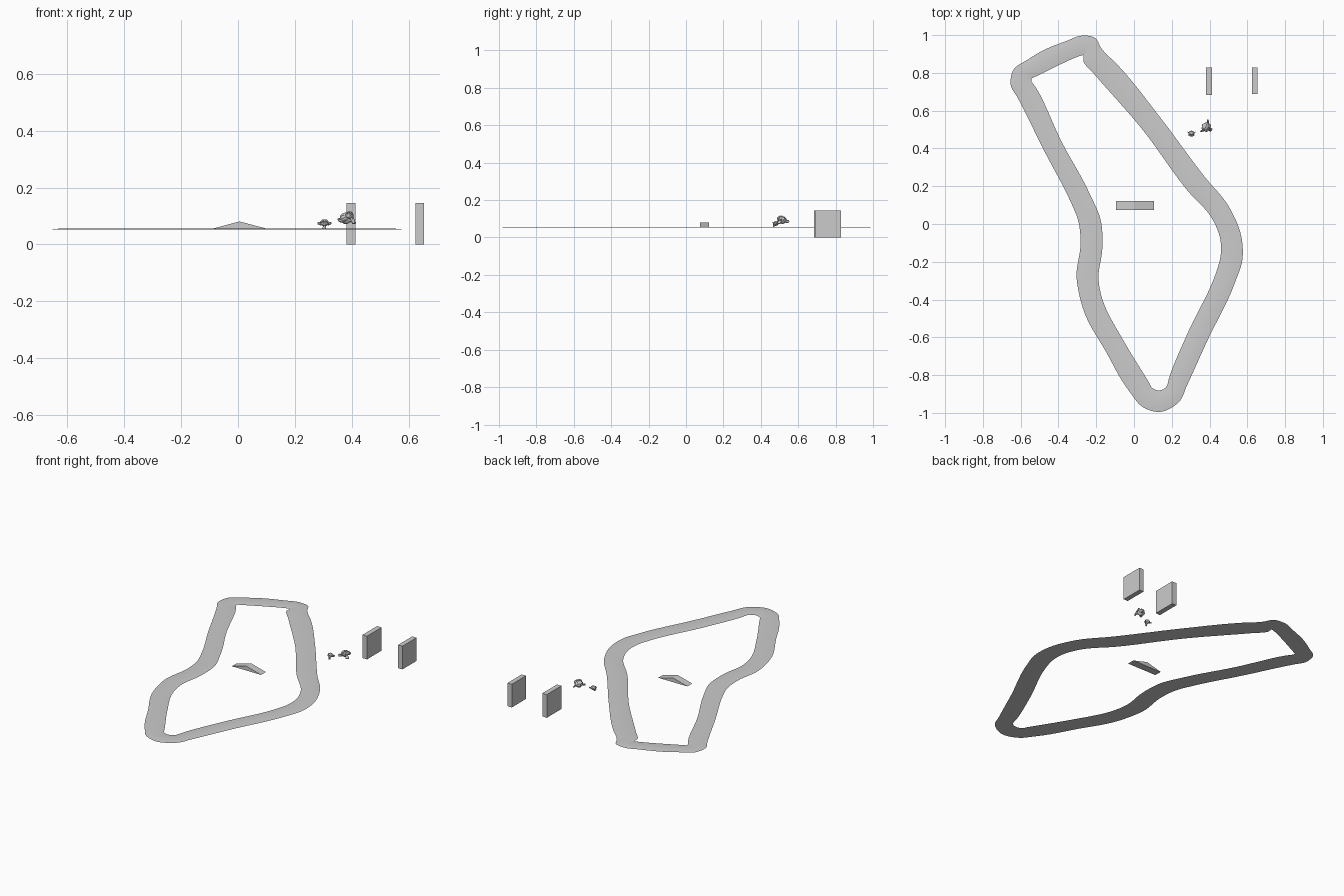
import bpy, bmesh, math
from mathutils import Vector

if "Cube" in bpy.data.objects:
    bpy.data.objects.remove(bpy.data.objects["Cube"])

grey = bpy.data.materials.new("plain_grey")
grey.diffuse_color = (0.6, 0.6, 0.6, 1)
grey.use_nodes = True
grey.node_tree.nodes["Principled BSDF"].inputs["Base Color"].default_value = grey.diffuse_color


def finish(name, bm):
    bmesh.ops.recalc_face_normals(bm, faces=bm.faces)
    me = bpy.data.meshes.new(name)
    bm.to_mesh(me)
    bm.free()
    me.materials.append(grey)
    ob = bpy.data.objects.new(name, me)
    bpy.context.collection.objects.link(ob)
    return ob


def prism(name, outline, y0, y1):
    """Extrude an x-z outline from y0 to y1."""
    bm = bmesh.new()
    f = bm.faces.new([bm.verts.new((x, y0, z)) for x, z in outline])
    ext = bmesh.ops.extrude_face_region(bm, geom=[f])["geom"]
    bmesh.ops.translate(bm, vec=(0, y1 - y0, 0),
                        verts=[g for g in ext if isinstance(g, bmesh.types.BMVert)])
    return finish(name, bm)


# Race track stations: outer edge x, y, inner edge x, y
STATIONS = [Vector(s) for s in (
    (-.653, .738, -.542, .754), (-.638, .817, -.542, .770), (-.563, .870, -.532, .775),
    (-.352, .971, -.310, .881), (-.278, .997, -.278, .892), (-.209, .987, -.267, .892),
    (-.172, .929, -.267, .860), (-.093, .849, -.204, .786), (.135, .569, .045, .500),
    (.373, .251, .283, .177), (.505, .087, .410, .034), (.569, -.071, .458, -.087),
    (.574, -.188, .458, -.172), (.537, -.304, .431, -.267), (.389, -.616, .288, -.569),
    (.278, -.860, .188, -.807), (.241, -.939, .172, -.860), (.135, -.995, .130, -.881),
    (.034, -.960, .093, -.865), (-.013, -.902, .082, -.844), (-.146, -.680, -.050, -.627),
    (-.272, -.442, -.167, -.400), (-.304, -.283, -.188, -.283), (-.283, -.108, -.167, -.119),
    (-.294, .013, -.177, .024), (-.336, .119, -.235, .161), (-.479, .394, -.384, .437),
    (-.616, .669, -.516, .717))]


def smooth_loop(pts, steps):
    """Closed chord-length spline through the stations."""
    n = len(pts)
    d = [(pts[(i + 1) % n] - pts[i]).length for i in range(n)]
    s = [(pts[(i + 1) % n] - pts[i]) / d[i] for i in range(n)]
    m = [(s[i - 1] * d[i] + s[i] * d[i - 1]) / (d[i] + d[i - 1]) for i in range(n)]
    out = []
    for i in range(n):
        a, b = pts[i], pts[(i + 1) % n]
        for k in range(steps):
            t = k / steps
            h = t * t * (3 - 2 * t)
            out.append(a * (1 - h) + b * h + m[i] * (d[i] * t * (1 - t) ** 2)
                       - m[(i + 1) % n] * (d[i] * t * t * (1 - t)))
    return out


# Track: thin, slightly domed closed ribbon
# section: position across the road, height
SECTION = [(0, .0535), (.2, .0555), (.5, .0565), (.8, .0555), (1, .0535), (.5, .0533)]
bm = bmesh.new()
rings = []
for p in smooth_loop(STATIONS, 6):
    o, i = Vector(p[:2]), Vector(p[2:])
    rings.append([bm.verts.new((*o.lerp(i, u), z)) for u, z in SECTION])
for a, b in zip(rings, rings[1:] + rings[:1]):
    for k in range(len(SECTION)):
        j = (k + 1) % len(SECTION)
        bm.faces.new((a[k], a[j], b[j], b[k]))
track = finish("track", bm)
bpy.context.view_layer.objects.active = track
track.select_set(True)
bpy.ops.object.shade_smooth_by_angle(angle=math.radians(30))

# Low jump ramp in the infield
prism("ramp", [(-.095, .054), (.107, .054), (.005, .081)], .075, .122)

# Two upright slabs beside the track
for name, x0, x1, y0 in (("left_slab", .382, .413, .684), ("right_slab", .624, .654, .689)):
    prism(name, [(x0, 0), (x1, 0), (x1, .145), (x0, .145)], y0, .828)

# Two monkey heads
for name, loc, rot, s in (("small_head", (.304, .479, .070), (0, 0, 0), .0183),
                          ("large_head", (.386, .511, .087), (-35, 0, 58), .0285)):
    bpy.ops.mesh.primitive_monkey_add(size=2, location=loc,
                                      rotation=[math.radians(r) for r in rot])
    ob = bpy.context.object
    ob.name = name
    ob.scale = (s, s, s)
    ob.data.materials.append(grey)
